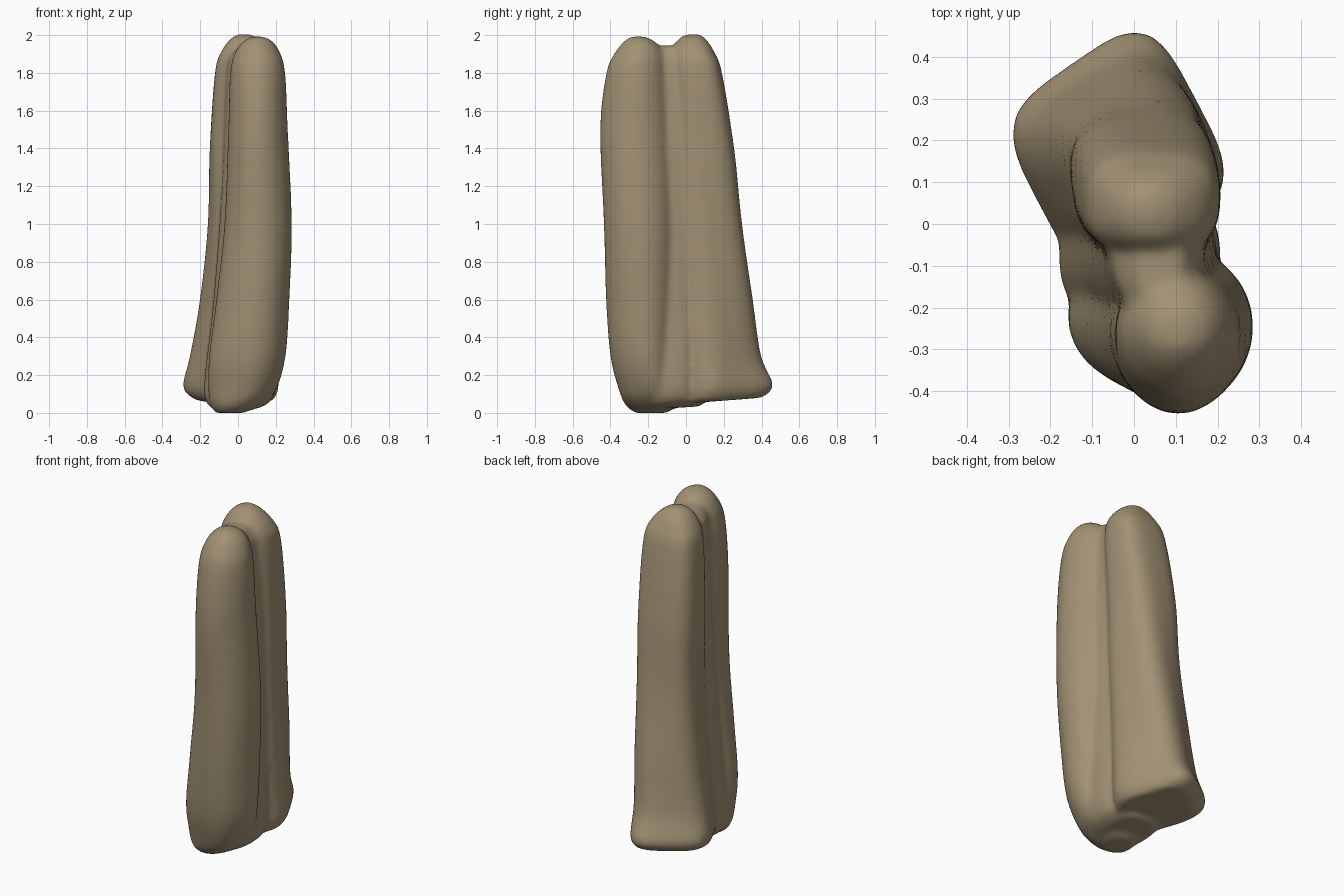
import bpy, bmesh, math

SEG = 48      # points around each section
STEPS = 6     # rings between two listed sections


def catmull(a, b, c, d, t):
    return 0.5 * (2*b + (c - a)*t + (2*a - 5*b + 4*c - d)*t*t + (3*b - a - 3*c + d)*t**3)


def ring(bm, row, slope):
    """Turned superellipse fitted to the box x0..x1, y0..y1 at height z."""
    z, x0, x1, y0, y1, ang, p = row
    ca, sa = math.cos(math.radians(ang)), math.sin(math.radians(ang))
    pts = []
    for i in range(SEG):
        t = 2 * math.pi * i / SEG
        u = math.copysign(abs(math.cos(t)) ** (2 / p), math.cos(t))
        v = math.copysign(abs(math.sin(t)) ** (2 / p), math.sin(t))
        pts.append((u*ca - v*sa, u*sa + v*ca))
    mx, my = max(q[0] for q in pts), max(q[1] for q in pts)
    verts = []
    for u, v in pts:
        x = (x0 + x1)/2 + u/mx*(x1 - x0)/2
        y = (y0 + y1)/2 + v/my*(y1 - y0)/2
        lift = slope * y * max(0, 1 - z / 0.3)   # tilted underside
        verts.append(bm.verts.new((x, y, z + lift)))
    return verts


def lobe(bm, rows, slope=0.0):
    rings = []
    for i in range(len(rows) - 1):
        q = [rows[max(i-1, 0)], rows[i], rows[i+1], rows[min(i+2, len(rows)-1)]]
        for s in range(STEPS):
            t = s / STEPS
            r = [catmull(*vals, t) for vals in zip(*q)]
            rings.append(ring(bm, r, slope))
    rings.append(ring(bm, rows[-1], slope))
    for a, b in zip(rings, rings[1:]):
        for i in range(SEG):
            j = (i + 1) % SEG
            bm.faces.new((a[i], a[j], b[j], b[i]))
    bm.faces.new(rings[0][::-1])
    bm.faces.new(rings[-1])


# Sections: z, x0, x1, y0, y1, turn, squareness
front = [
    (0.00, -0.12, 0.03, -0.27, -0.10, -15, 2.2),
    (0.04, -0.145, 0.12, -0.32, -0.05, -20, 2.2),
    (0.12, -0.157, 0.20, -0.355, -0.03, -25, 2.4),
    (0.30, -0.153, 0.252, -0.40, -0.05, -25, 2.3),
    (0.60, -0.115, 0.272, -0.423, -0.05, -25, 2.2),
    (1.00, -0.072, 0.285, -0.435, -0.06, -20, 2.0),
    (1.50, -0.052, 0.264, -0.455, -0.08, 0, 1.9),
    (1.80, -0.042, 0.25, -0.422, -0.10, 0, 1.9),
    (1.91, -0.015, 0.222, -0.375, -0.12, 0, 1.9),
    (1.97, 0.03, 0.18, -0.325, -0.17, 0, 2.0),
    (1.993, 0.08, 0.13, -0.29, -0.22, 0, 2.0),
]
back = [
    (0.05, -0.19, 0.17, -0.08, 0.38, 31, 3.2),
    (0.065, -0.24, 0.19, -0.11, 0.425, 31, 3.6),
    (0.13, -0.292, 0.215, -0.12, 0.462, 31, 4.0),
    (0.30, -0.255, 0.21, -0.10, 0.398, 30, 3.2),
    (0.60, -0.202, 0.205, -0.08, 0.354, 23, 2.9),
    (1.00, -0.16, 0.203, -0.07, 0.297, 14, 2.9),
    (1.40, -0.15, 0.205, -0.06, 0.255, 5, 2.9),
    (1.80, -0.122, 0.205, -0.07, 0.19, 0, 2.8),
    (1.91, -0.09, 0.178, -0.07, 0.15, 0, 2.6),
    (1.98, -0.04, 0.115, -0.04, 0.105, 0, 2.2),
    (2.005, 0.005, 0.06, 0.01, 0.07, 0, 2.0),
]
# Web that fills the groove between the two lobes
web = [
    (0.03, -0.14, 0.11, -0.25, 0.08, 0, 2.4),
    (0.13, -0.18, 0.20, -0.25, 0.10, 0, 2.4),
    (0.60, -0.13, 0.20, -0.24, 0.09, 5, 2.2),
    (1.20, -0.085, 0.19, -0.23, 0.07, 5, 2.2),
    (1.80, -0.06, 0.165, -0.22, 0.08, 5, 2.1),
    (1.90, -0.03, 0.14, -0.22, 0.04, 0, 2.1),
    (1.945, 0.02, 0.11, -0.20, -0.02, 0, 2.0),
]

bm = bmesh.new()
lobe(bm, front)
lobe(bm, back, slope=0.09)
lobe(bm, web, slope=0.06)
mesh = bpy.data.meshes.new("twin_column")
bm.to_mesh(mesh)
bm.free()
obj = bpy.data.objects.new("twin_column", mesh)
bpy.context.collection.objects.link(obj)

# Fuse the lobes into one soft skin
remesh = obj.modifiers.new("fuse", 'REMESH')
remesh.mode = 'VOXEL'
remesh.voxel_size = 0.014
remesh.use_smooth_shade = True
soften = obj.modifiers.new("soften", 'SMOOTH')
soften.factor = 0.5
soften.iterations = 12

tan = bpy.data.materials.new("warm tan")
tan.diffuse_color = (0.36, 0.285, 0.175, 1)
mesh.materials.append(tan)
